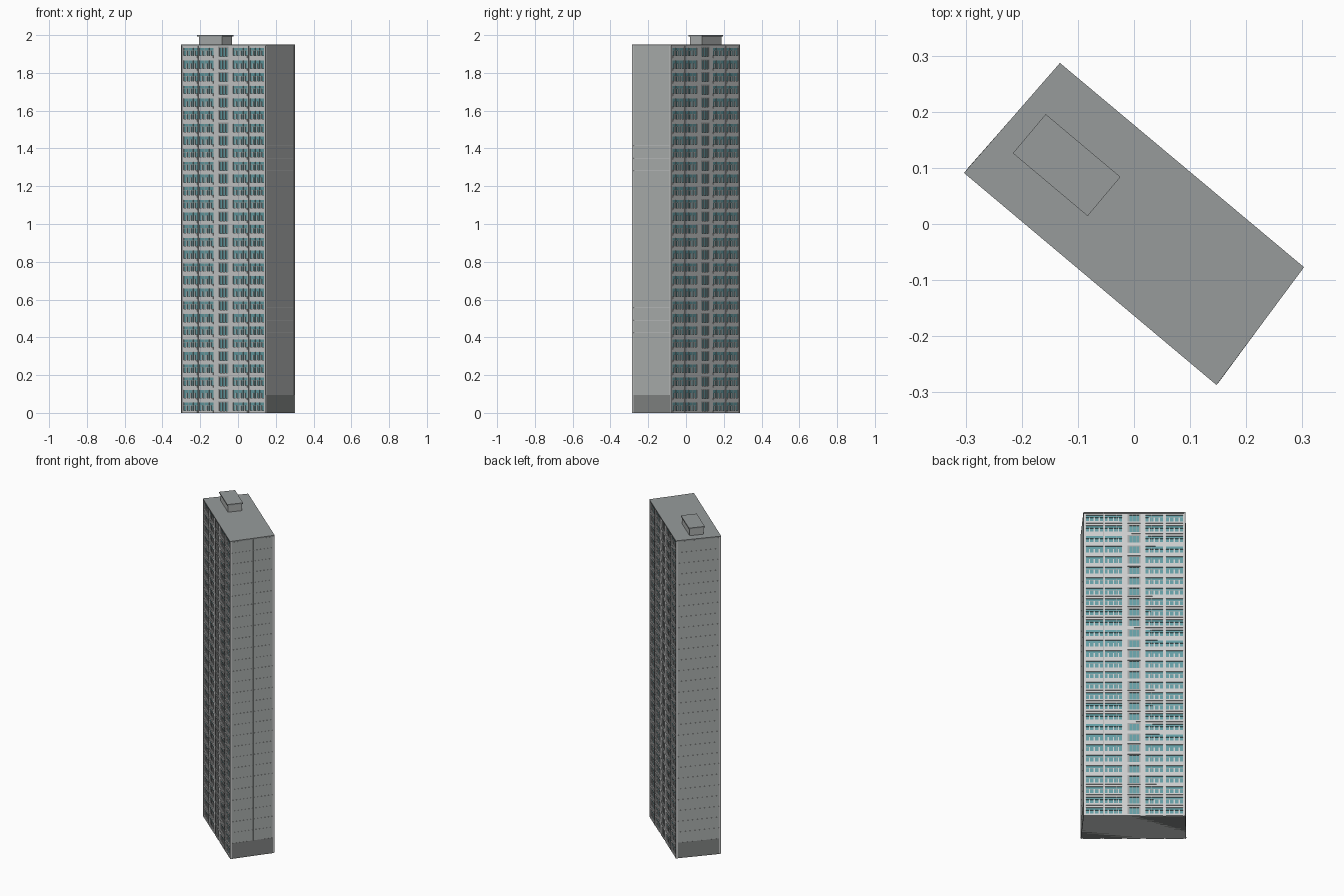
import bpy, bmesh
from mathutils import Matrix, Vector

if "Cube" in bpy.data.objects:
    bpy.data.objects.remove(bpy.data.objects["Cube"])

FLOORS = 29
TOP = 1.95
H = (TOP - 0.004) / FLOORS
# Footprint corners, counter-clockwise from the left
A, D, C, B = (Vector(p) for p in ((-0.303, 0.091), (0.147, -0.287), (0.303, -0.077), (-0.132, 0.287)))


def material(name, rgb):
    m = bpy.data.materials.new(name)
    m.diffuse_color = (*rgb, 1)
    m.use_nodes = True
    m.node_tree.nodes["Principled BSDF"].inputs["Base Color"].default_value = m.diffuse_color
    return m


WALL = material("pale facade", (0.60, 0.61, 0.61))
END = material("end wall grey", (0.43, 0.45, 0.445))
ROOF = material("roof grey", (0.31, 0.33, 0.33))
BASE = material("plinth grey", (0.23, 0.24, 0.235))
GLASS = material("teal glass", (0.13, 0.34, 0.37))
FRAME = material("window frame grey", (0.36, 0.37, 0.37))


def side_frame(p, q):
    """Local axes of a side: x along it, y inward, z up."""
    d = (q - p).normalized()
    m = Matrix(((d.x, -d.y, 0, p.x), (d.y, d.x, 0, p.y), (0, 0, 1, 0), (0, 0, 0, 1)))
    return m, (q - p).length


def boxes(name, mat, items, matrix=Matrix()):
    """One object made of boxes (x0, x1, y0, y1, z0, z1)."""
    bm = bmesh.new()
    for x0, x1, y0, y1, z0, z1 in items:
        m = Matrix.Translation(((x0 + x1) / 2, (y0 + y1) / 2, (z0 + z1) / 2))
        m = m @ Matrix.Diagonal((x1 - x0, y1 - y0, z1 - z0, 1))
        bmesh.ops.create_cube(bm, size=1, matrix=m)
    return finish(name, mat, bm, matrix)


def finish(name, mat, bm, matrix=Matrix()):
    me = bpy.data.meshes.new(name)
    bm.to_mesh(me)
    bm.free()
    me.materials.append(mat)
    ob = bpy.data.objects.new(name, me)
    ob.matrix_world = matrix
    bpy.context.collection.objects.link(ob)
    return ob


def prism(name, mat, pts, z0, z1):
    bm = bmesh.new()
    face = bm.faces.new([bm.verts.new((p.x, p.y, z0)) for p in pts])
    up = bmesh.ops.extrude_face_region(bm, geom=[face])["geom"]
    for v in up:
        if isinstance(v, bmesh.types.BMVert):
            v.co.z = z1
    bmesh.ops.recalc_face_normals(bm, faces=bm.faces)
    return finish(name, mat, bm)


def stack(ob):
    """Repeat one storey up the tower."""
    mod = ob.modifiers.new("storeys", 'ARRAY')
    mod.count = FLOORS
    mod.use_relative_offset = False
    mod.use_constant_offset = True
    mod.constant_offset_displace = (0, 0, H)


# Core, set back behind the two long facades and the end panels
across = ((B - A) + (C - D)).normalized() * 0.011
along = (D - A).normalized() * 0.003
prism("core", WALL, [A + across + along, D + across - along,
                     C - across - along, B - across + along], 0, TOP - 0.005)
prism("roof_slab", ROOF, [A, D, C, B], TOP - 0.008, TOP)

# Long facades: window bays as fractions of the length, stacked by storey
BAYS = [(0.025, 0.19), (0.21, 0.38), (0.61, 0.78), (0.81, 0.975)]
STAIR = (0.435, 0.56)
PIERS = [(0, 0.025), (0.19, 0.21), (0.38, 0.435), (0.56, 0.61), (0.78, 0.81), (0.975, 1)]
LOW, HIGH = 0.012, 0.054

for label, p, q in (("front", A, D), ("back", C, B)):
    M, L = side_frame(p, q)
    glass, walls, frames = [], [], []
    for a, b in BAYS:
        a, b = a * L, b * L
        w = b - a
        glass.append((a, b, 0.008, 0.012, LOW, HIGH))
        # Floor and lintel bands
        walls.append((a, b, 0.001, 0.012, 0, LOW))
        walls.append((a, b, 0.003, 0.012, HIGH, H))
        # Low wall pieces between the window openings
        for f, g in ((0.17, 0.25), (0.46, 0.54), (0.75, 0.83)):
            walls.append((a + f * w, a + g * w, 0.004, 0.012, LOW, LOW + 0.026))
        # Thin transom and mullions
        frames.append((a, b, 0.006, 0.010, 0.0375, 0.039))
        for f in (0.33, 0.66):
            frames.append((a + f * w - 0.001, a + f * w + 0.001, 0.006, 0.010, LOW, HIGH))
    for a, b in PIERS:
        walls.append((a * L, b * L, 0.003, 0.012, 0, H))
    # Stair window in the middle
    a, b = STAIR[0] * L, STAIR[1] * L
    walls += [(a, b, 0.001, 0.012, 0, 0.009), (a, b, 0.003, 0.012, 0.060, H)]
    glass.append((a, b, 0.008, 0.012, 0.009, 0.060))
    for f, t in ((0.06, 0.0045), (0.36, 0.002), (0.66, 0.002), (0.94, 0.0045)):
        x = a + f * (b - a)
        frames.append((x - t, x + t, 0.004, 0.010, 0.009, 0.060))
    frames.append((a, b, 0.004, 0.010, 0.054, 0.060))
    for part, mat, items in (("windows", GLASS, glass), ("walls", WALL, walls),
                             ("window_frames", FRAME, frames)):
        stack(boxes(f"{label}_{part}", mat, items, M))
    # Full-height joint fins between neighbouring flats
    boxes(f"{label}_fins", FRAME,
          [(f * L - 0.001, f * L + 0.001, 0, 0.012, 0, TOP - 0.008)
           for f in (0.006, 0.2, 0.795, 0.994)], M)

# Blank end walls: panels with fine joints above a dark plinth
for label, p, q in (("right", D, C), ("left", B, A)):
    M, L = side_frame(p, q)
    cuts = [0.004, 0.52 * L, L - 0.004]
    panels = []
    z0 = 0.095
    rows = 28
    step = (TOP - 0.008 - z0) / rows
    for i in range(rows):
        for a, b in zip(cuts, cuts[1:]):
            panels.append((a + 0.0004, b - 0.0004, 0.001, 0.006,
                           z0 + i * step, z0 + (i + 1) * step - 0.0006))
    boxes(f"{label}_end_panels", END, panels, M)
    boxes(f"{label}_plinth", BASE, [(0.003, L - 0.003, 0.0005, 0.006, 0, z0)], M)

prism("underside", BASE, [A + across, D + across, C - across, B - across], 0, 0.002)

# Lift house on the roof with a slightly overhanging cap
M, _ = side_frame(A, D)
M.translation = (-0.12, 0.105, 0)
boxes("lift_house", END, [(-0.081, 0.081, -0.040, 0.040, TOP - 0.002, 1.993)], M)
boxes("lift_house_cap", ROOF, [(-0.087, 0.087, -0.0455, 0.0455, 1.992, 2.0)], M)
